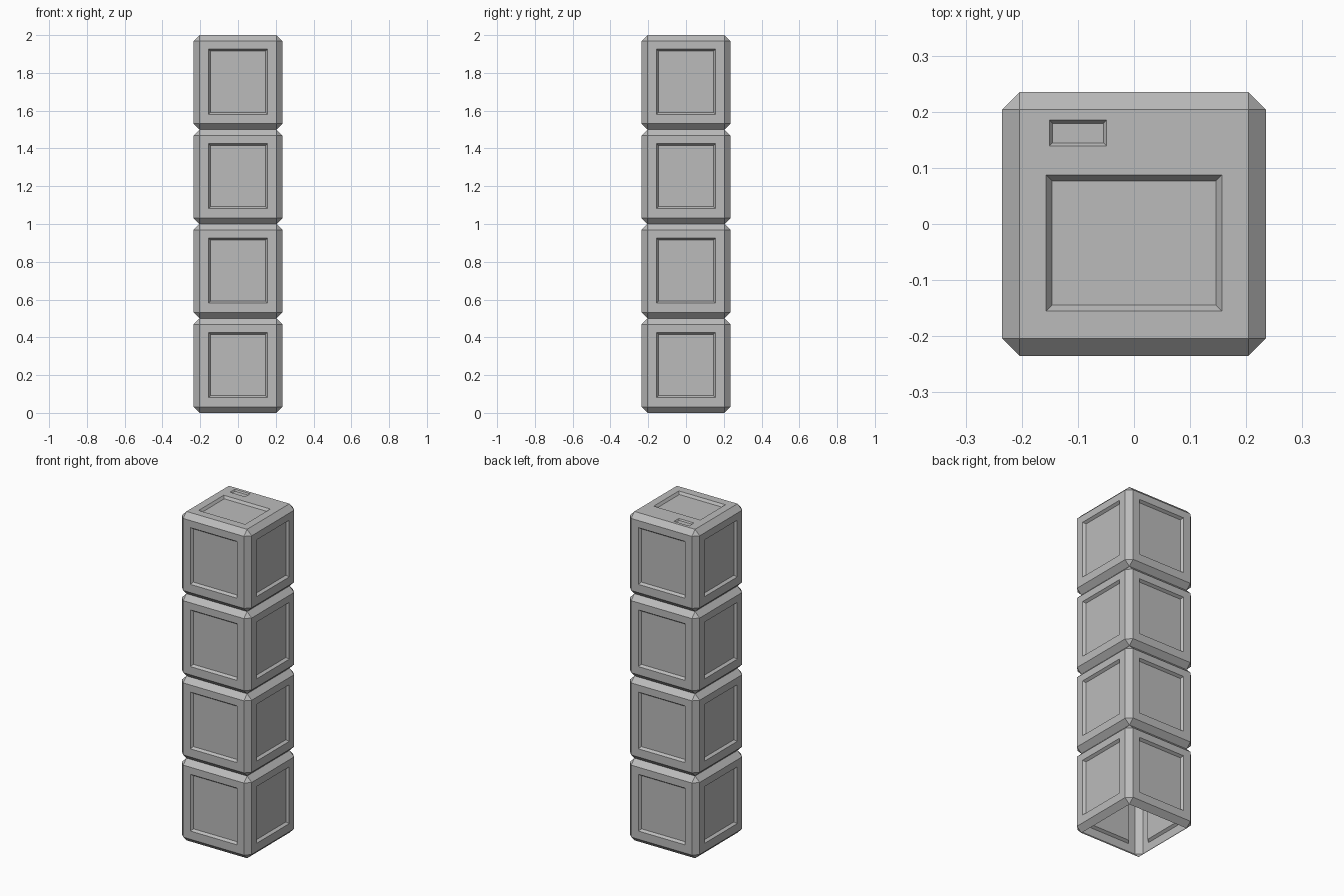
import bpy
import bmesh
from mathutils import Vector

old = bpy.data.objects.get("Cube")
if old:
    bpy.data.objects.remove(old, do_unlink=True)

HALF = 0.235      # half width of a block
PITCH = 0.5       # height of a block
CHAMFER = 0.031
BLOCKS = 4

grey = bpy.data.materials.new("plain_grey")
grey.use_nodes = True
colour = (0.5, 0.5, 0.5, 1)
grey.diffuse_color = colour
grey.node_tree.nodes["Principled BSDF"].inputs["Base Color"].default_value = colour


def recess(bm, face, centre, size, rim):
    """Frame a face, fit the inner panel to a rectangle and sink it with sloped rims."""
    bmesh.ops.inset_individual(bm, faces=[face], thickness=0.01)
    middle = face.calc_center_bounds()
    spans = [max(v.co[i] for v in face.verts) - min(v.co[i] for v in face.verts)
             for i in range(3)]
    for v in face.verts:
        for i in range(3):
            if spans[i] > 0.001:
                v.co[i] = centre[i] + (v.co[i] - middle[i]) * size[i] / spans[i]
    bmesh.ops.inset_individual(bm, faces=[face], thickness=rim, depth=-rim)


def facing(bm, direction):
    return [f for f in bm.faces if f.normal.dot(Vector(direction)) > 0.99]


def make_block(index):
    base = index * PITCH
    is_top = index == BLOCKS - 1
    bm = bmesh.new()
    # Chamfered box
    bmesh.ops.create_cube(bm, size=1)
    for v in bm.verts:
        v.co = (v.co.x * 2 * HALF, v.co.y * 2 * HALF, (v.co.z + 0.5) * PITCH + base)
    bmesh.ops.bevel(bm, geom=bm.edges[:], offset=CHAMFER, segments=1,
                    affect='EDGES', profile=0.5)
    bm.normal_update()

    # Open underside, and open joints below the top block
    unwanted = facing(bm, (0, 0, -1))
    if not is_top:
        unwanted += facing(bm, (0, 0, 1))
    bmesh.ops.delete(bm, geom=unwanted, context='FACES')

    # Sunken side panels
    sides = [facing(bm, d)[0] for d in ((1, 0, 0), (-1, 0, 0), (0, 1, 0), (0, -1, 0))]
    for face in sides:
        recess(bm, face, (0, 0, base + 0.2535), (0.313, 0.313, 0.345), 0.015)

    # Lid with a large panel and a small slot
    if is_top:
        lid = facing(bm, (0, 0, 1))[0]
        bmesh.ops.bisect_plane(bm, geom=[lid] + lid.edges[:] + lid.verts[:],
                               plane_co=(0, 0.113, 0), plane_no=(0, 1, 0))
        bm.normal_update()
        front, back = sorted(facing(bm, (0, 0, 1)),
                             key=lambda f: f.calc_center_median().y)
        recess(bm, front, (0, -0.034, 0), (0.313, 0.242, 0), 0.015)
        recess(bm, back, (-0.1, 0.162, 0), (0.102, 0.046, 0), 0.008)

    name = "top_block" if is_top else f"block_{index + 1}"
    mesh = bpy.data.meshes.new(name)
    bm.to_mesh(mesh)
    bm.free()
    mesh.materials.append(grey)
    bpy.context.collection.objects.link(bpy.data.objects.new(name, mesh))


for i in range(BLOCKS):
    make_block(i)
